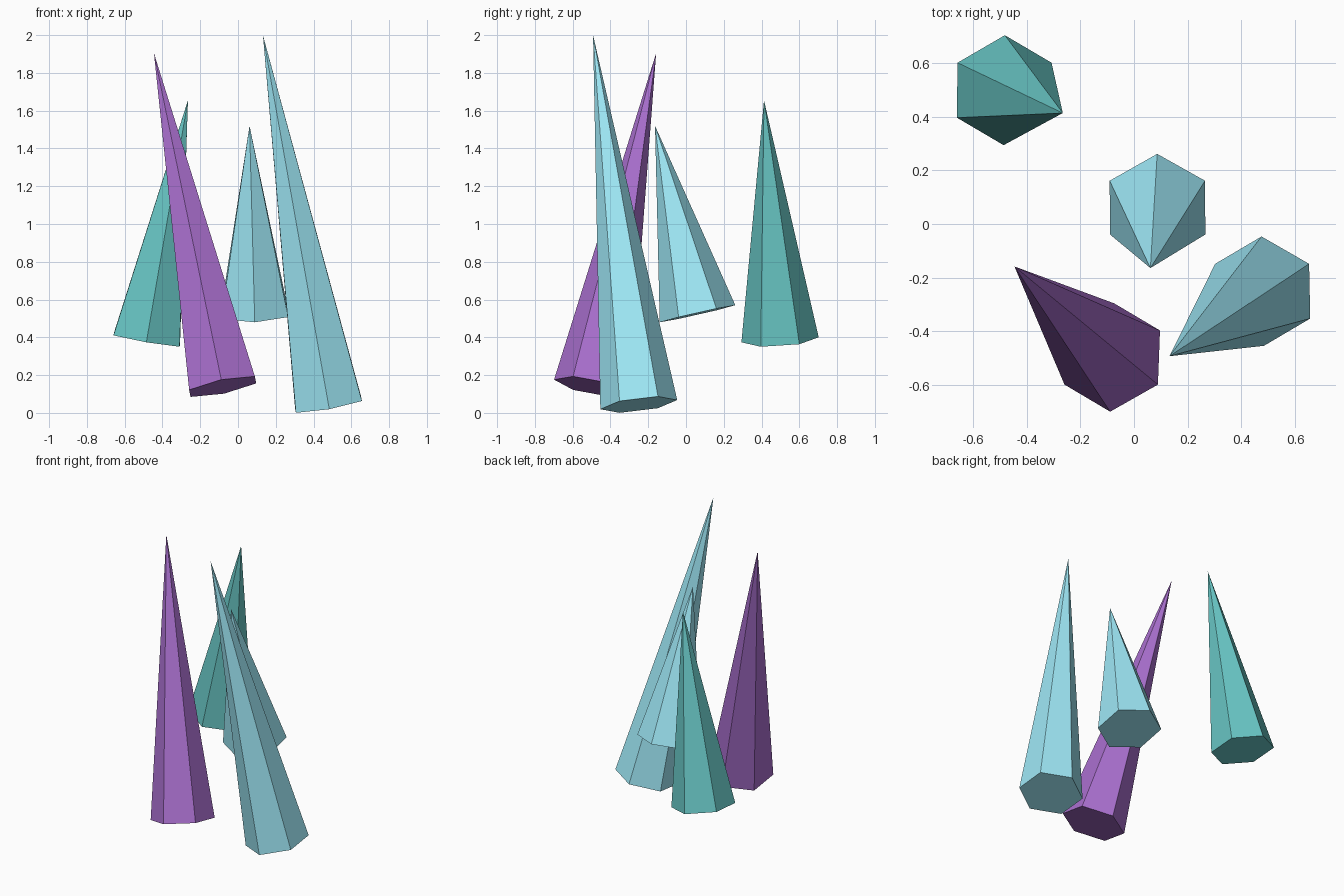
import bpy
from math import asin, atan2
from mathutils import Vector

if "Cube" in bpy.data.objects:
    bpy.data.objects.remove(bpy.data.objects["Cube"])

RADIUS = 0.205


def material(name, rgb):
    mat = bpy.data.materials.new(name)
    mat.diffuse_color = (*rgb, 1.0)
    mat.use_nodes = True
    mat.node_tree.nodes["Principled BSDF"].inputs["Base Color"].default_value = mat.diffuse_color
    return mat


teal = material("teal", (0.14, 0.57, 0.56))
purple = material("purple", (0.40, 0.16, 0.62))
sky = material("sky_blue", (0.35, 0.82, 0.94))


def spike(name, base, tip, mat):
    """Six-sided cone from base centre to tip, tilted about x then y."""
    base, tip = Vector(base), Vector(tip)
    axis = tip - base
    d = axis.normalized()
    bpy.ops.mesh.primitive_cone_add(
        vertices=6, radius1=RADIUS, radius2=0, depth=axis.length,
        location=(base + tip) / 2,
        rotation=(asin(-d.y), atan2(d.x, d.z), 0))
    obj = bpy.context.object
    obj.name = name
    obj.data.materials.append(mat)


# Four leaning crystal spikes
spike("teal_spike", (-0.483, 0.498, 0.387), (-0.265, 0.413, 1.655), teal)
spike("purple_spike", (-0.081, -0.497, 0.139), (-0.445, -0.158, 1.905), purple)
spike("short_blue_spike", (0.0875, 0.061, 0.525), (0.061, -0.164, 1.52), sky)
spike("tall_blue_spike", (0.479, -0.25, 0.0438), (0.132, -0.492, 2.0), sky)
